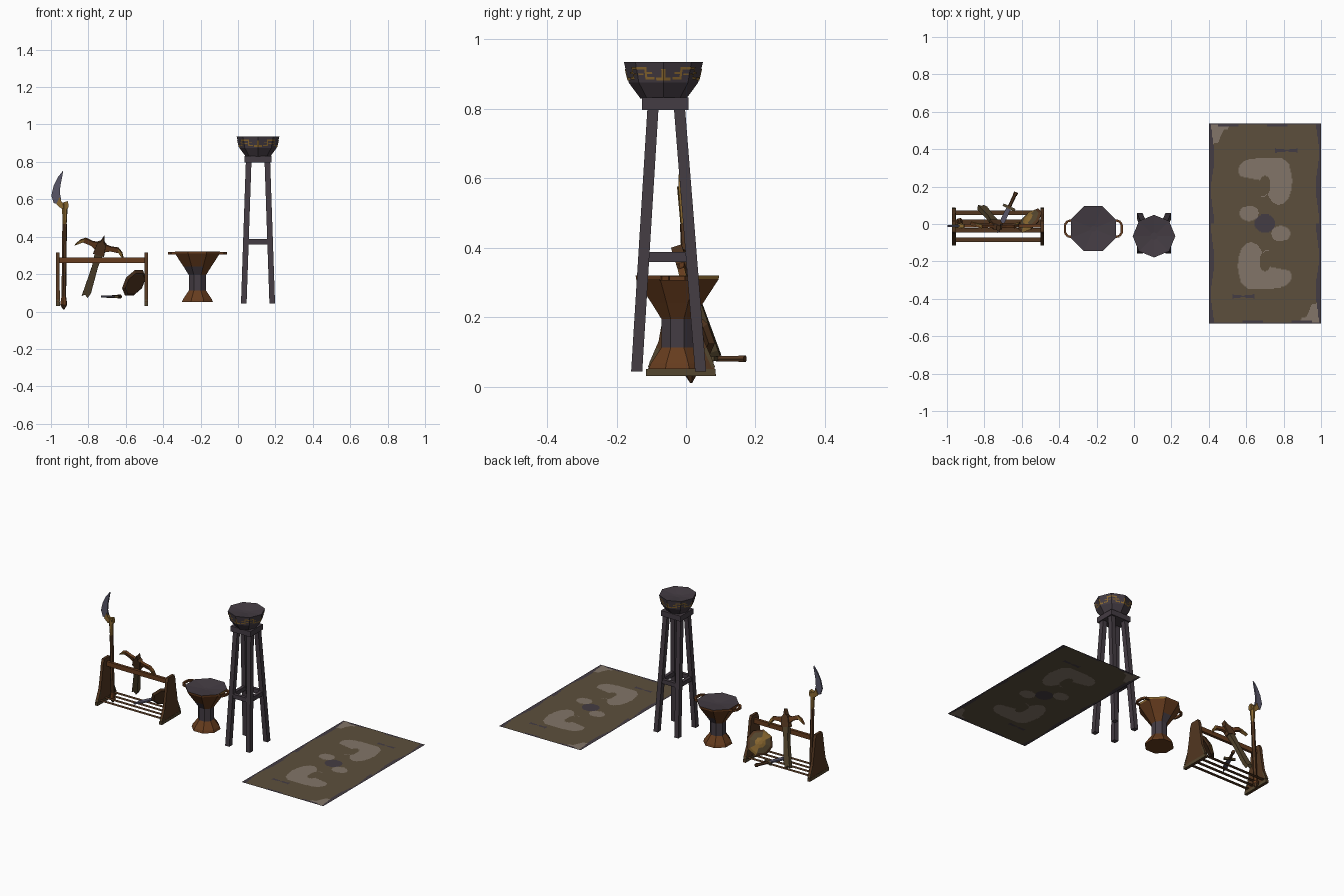
import bpy, bmesh, math
from mathutils import Vector, Matrix

if "Cube" in bpy.data.objects:
    bpy.data.objects.remove(bpy.data.objects["Cube"])


def mat(name, r, g, b):
    lin = [(c / 255 / 12.92) if c < 11 else ((c / 255 + 0.055) / 1.055) ** 2.4 for c in (r, g, b)]
    m = bpy.data.materials.new(name)
    m.diffuse_color = (*lin, 1)
    m.use_nodes = True
    m.node_tree.nodes["Principled BSDF"].inputs["Base Color"].default_value = m.diffuse_color
    return m


RUG = mat("rug brown", 92, 79, 60)
TAUPE = mat("pale taupe", 130, 117, 104)
DARK = mat("charcoal purple", 68, 60, 67)
RUST = mat("rust bronze", 102, 60, 30)
WOOD = mat("dark wood", 82, 54, 32)
GOLD = mat("dull gold", 138, 104, 48)
STEEL = mat("steel", 88, 86, 104)
OLIVE = mat("olive leather", 84, 70, 46)


def finish(name, bm, mats, fix=True):
    if fix:
        bmesh.ops.recalc_face_normals(bm, faces=bm.faces)
    me = bpy.data.meshes.new(name)
    bm.to_mesh(me)
    bm.free()
    for m in mats:
        me.materials.append(m)
    ob = bpy.data.objects.new(name, me)
    bpy.context.collection.objects.link(ob)
    return ob


def box(name, c, s, m, shear=(0, 0)):
    """Box; shear moves the top end sideways for leaning legs."""
    bm = bmesh.new()
    S = Matrix.Identity(4)
    S[0][2], S[1][2] = shear[0] / s[2], shear[1] / s[2]
    bmesh.ops.create_cube(bm, size=1, matrix=Matrix.Translation(c) @ S @ Matrix.Diagonal((*s, 1)))
    return finish(name, bm, [m])


def beam(name, p, q, w, d, m, sides=4, taper=1.0):
    """Bar from p to q; square for 4 sides, otherwise a prism."""
    p, q = Vector(p), Vector(q)
    bm = bmesh.new()
    rot = Matrix.Rotation(math.pi / sides, 4, 'Z')
    k = 0.5 / math.cos(math.pi / sides)
    bmesh.ops.create_cone(bm, cap_ends=True, segments=sides, radius1=k, radius2=k * taper, depth=1, matrix=rot)
    M = Matrix.Translation((p + q) / 2) @ (q - p).to_track_quat('Z', 'Y').to_matrix().to_4x4()
    bmesh.ops.transform(bm, verts=bm.verts, matrix=M @ Matrix.Diagonal((w, d, (q - p).length, 1)))
    return finish(name, bm, [m])


def lathe(name, rings, sides, offset, M, mats, rule):
    """Rings of (radius, z), closed at both ends; rule(ring, segment) gives the colour."""
    bm = bmesh.new()
    loops = [[bm.verts.new(M @ Vector((r * math.cos(offset + i * math.tau / sides),
                                       r * math.sin(offset + i * math.tau / sides), z)))
              for i in range(sides)] for r, z in rings]
    for j in range(len(loops) - 1):
        for i in range(sides):
            n = (i + 1) % sides
            f = bm.faces.new((loops[j][i], loops[j][n], loops[j + 1][n], loops[j + 1][i]))
            f.material_index = rule(j, i)
    bm.faces.new(loops[0][::-1]).material_index = rule(0, 0)
    bm.faces.new(loops[-1]).material_index = rule(len(loops) - 2, 0)
    return finish(name, bm, mats)


def plate(name, pts, thick, M, m):
    """Outline in local xy, extruded evenly about local z."""
    bm = bmesh.new()
    f = bm.faces.new([bm.verts.new(M @ Vector((x, y, -thick / 2))) for x, y in pts])
    ext = bmesh.ops.extrude_face_region(bm, geom=[f])
    vs = [v for v in ext["geom"] if isinstance(v, bmesh.types.BMVert)]
    bmesh.ops.translate(bm, verts=vs, vec=M.to_3x3() @ Vector((0, 0, thick)))
    return finish(name, bm, [m])


def frame(o, x, y, z):
    return Matrix.Translation(o) @ Matrix((x, y, z)).transposed().to_4x4()


# ---- Rug: flat sheet, pattern is the same turned by half a turn ----
def ell(u, v, cx, cy, rx, ry):
    return ((u - cx) / rx) ** 2 + ((v - cy) / ry) ** 2 < 1


def rug_colour(u, v):
    if v < 0:
        u, v = -u, -v
    if ell(u, v, 0, 0, .056, .05):
        return 2
    if abs(u) > .28 + .009 * math.sin(v * 17 + u * 5) or v > .528 - .012 * (math.sin(u * 24) > .3):
        return 2
    if abs(u - .117) < .06 and abs(v - .39) < .004 + .008 * abs(u - .117) / .06:
        return 2
    if u < -.19 and v > .4 and (u + .28) + (.52 - v) * .75 < .085 + .008 * math.sin(u * 120):
        return 1
    notch = ell(u, v, .0, .205, .03, .05) or (u < .0 and v < .225 - u * .2 and v > .15)
    blob = (ell(u, v, -.055, .285, .088, .06) or ell(u, v, .075, .225, .07, .125)
            or ell(u, v, .01, .31, .12, .042) or ell(u, v, -.01, .21, .03, .07))
    if (blob and not notch) or (ell(u, v, -.085, .055, .05, .042) and v < .1 + u * .1):
        return 1
    return 0


bm = bmesh.new()
bmesh.ops.create_grid(bm, x_segments=110, y_segments=196, size=1,
                      matrix=Matrix.Translation((.7, .003, .046)) @ Matrix.Diagonal((.3, .535, 1, 1)))
for f in bm.faces:
    c = f.calc_center_median()
    f.material_index = rug_colour(c.x - .7, c.y - .003)
finish("rug", bm, [RUG, TAUPE, DARK], False)

# ---- Tall bowl stand ----
SX, SY = .107, -.062
for sx in (-1, 1):
    for sy in (-1, 1):
        b = Vector((SX + sx * .076, -.05 + sy * .092))
        t = Vector((SX + sx * .05, -.057 + sy * .038))
        m = (b + t) / 2
        box("stand_leg", (m.x, m.y, .423), (.03, .032, .76), DARK, t - b)
for s in (-1, 1):
    box("stand_crossbar_x", (SX, -.054 + s * .069, .373), (.115, .022, .028), DARK)
    box("stand_crossbar_y", (SX + s * .064, -.054, .373), (.022, .12, .028), DARK)
box("stand_top_plate", (SX, SY + .002, .814), (.145, .133, .036), DARK)
BM = Matrix.Translation((SX, SY - .003, -.005))
lathe("stand_bowl", [(.066, .834), (.1, .88), (.114, .94), (.02, .928)], 8, 0, BM, [DARK], lambda j, i: 0)

# gold line pattern on the upper facets of the bowl, mirrored about each axis corner
bm = bmesh.new()
for k in range(8):
    a, b = (k, k + 1) if k % 2 == 0 else (k + 1, k)

    def on_bowl(u, t):
        r, z = .1 + .014 * t + .0022, .88 + .06 * t
        p, q = [Vector((r * math.cos(n * math.pi / 4), r * math.sin(n * math.pi / 4), z)) for n in (a, b)]
        return BM @ p.lerp(q, u)
    for u0, u1, t0, t1 in ((0, .08, .1, .65), (.08, .28, .1, .25), (.35, .62, .15, .27), (.62, .7, .15, .75),
                           (.7, 1, .62, .75), (.42, .62, .42, .5), (.75, .95, .36, .44)):
        vs = [bm.verts.new(on_bowl(u, t)) for u, t in ((u0, t0), (u1, t0), (u1, t1), (u0, t1))]
        bm.faces.new(vs if k % 2 == 0 else vs[::-1])
finish("bowl_gold_pattern", bm, [GOLD], False)

# ---- Low octagonal brazier ----
BX, BY = -.217, -.025
k8 = 1 / math.cos(math.pi / 8)


def brazier_colour(j, i):
    if j == 2 or (j == 3 and i in (1, 4, 5)):
        return 1
    if j == 5:
        return 2 if i in (0, 7) else 0
    return 1 if j > 5 else 0


lathe("brazier", [(r * k8, z) for r, z in ((.083, .05), (.077, .066), (.046, .112), (.046, .195),
                                          (.074, .24), (.119, .309), (.12, .32), (.015, .308))],
      8, math.pi / 8, Matrix.Translation((BX, BY, 0)), [RUST, DARK, GOLD], brazier_colour)
for s in (-1, 1):
    pts = [(.115, -.045), (.138, -.04), (.152, -.022), (.152, .022), (.138, .04), (.115, .045)]
    for p, q in zip(pts, pts[1:]):
        beam("brazier_handle", (BX + s * p[0], BY + p[1], .312), (BX + s * q[0], BY + q[1], .312), .012, .014, RUST)

# ---- Weapon rack ----
half = [(.1, .03), (.092, .07), (.066, .13), (.05, .22), (.04, .29), (.03, .315)]
outline = half + [(-y, z) for y, z in half[::-1]]
for x in (-.963, -.49):
    M = frame((x, -.013, 0), (0, 1, 0), (0, 0, 1), (1, 0, 0))
    plate("rack_end_panel", outline, .018, M, WOOD)
    box("rack_panel_foot", (x, -.015, .04), (.02, .2, .02), OLIVE)
    for s in (-1, 1):
        beam("rack_panel_trim", (x, -.013 + s * .092, .055), (x, -.013 + s * .068, .11), .02, .01, OLIVE)
box("rack_top_rail", (-.726, -.01, .275), (.49, .018, .03), RUST)
for y in (.06, .012, -.034, -.083):
    bm = bmesh.new()
    bmesh.ops.create_grid(bm, x_segments=1, y_segments=1, size=1,
                          matrix=Matrix.Translation((-.726, y, .056)) @ Matrix.Diagonal((.23, .012, 1, 1)))
    finish("rack_bottom_slat", bm, [WOOD], False)

# ---- Long curved blade weapon ----
GB, GT = Vector((-.932, .015, .01)), Vector((-.926, -.009, .55))
at = lambda t: GB.lerp(GT, t)
beam("glaive_tip", at(.05), GB, .034, .034, WOOD, 6, .15)
beam("glaive_ferrule", at(.05), at(.13), .034, .034, RUST, 6, .65)
beam("glaive_pole", at(.12), at(.85), .022, .022, WOOD, 6)
beam("glaive_collar", at(.84), at(1.05), .019, .019, GOLD, 6, 1.5)
M = frame((0, -.01, 0), (1, 0, 0), (0, 0, 1), (0, -1, 0))
plate("glaive_mount", [(-.972, .575), (-.945, .55), (-.91, .55), (-.905, .565), (-.91, .59), (-.94, .582), (-.955, .61)],
      .022, M, GOLD)
plate("glaive_blade", [(-.934, .755), (-.962, .72), (-.985, .675), (-.998, .62), (-.985, .58), (-.962, .575),
                       (-.945, .598), (-.952, .63), (-.95, .67), (-.942, .71)], .01, M, STEEL)

# ---- Two-armed pick leaning on the rail ----
H, F = Vector((-.737, -.002, .332)), Vector((-.813, .09, .078))
U = (H - F).normalized()
A = Vector((.955, 0, -.297))
A = (A - U * A.dot(U)).normalized()
M = frame(H, A, U, A.cross(U))
plate("pick_handle", [(-.024, -.28), (-.008, -.265), (.01, -.28), (.02, -.25), (.016, -.1), (.024, 0),
                      (-.024, 0), (-.016, -.1), (-.022, -.25)], .026, M, OLIVE)
arm = [(.02, .035), (.05, .032), (.09, .038), (.118, .018), (.137, -.018), (.1, .012), (.055, .008), (.02, -.01)]
for s in (-1, 1):
    plate("pick_arm", [(s * a, b) for a, b in arm], .016, M, RUST)
    plate("pick_arm_edge", [(s * a, b) for a, b in arm[2:6]], .02, M, GOLD)
plate("pick_head", [(-.03, -.03), (.03, -.03), (.024, .035), (.01, .045), (0, .08), (-.01, .045), (-.024, .035)],
      .032, M, WOOD)

# ---- Small round shield leaning in the corner of the rack ----
N = Vector((-.62, .6, .45)).normalized()
M = Matrix.Translation((-.556, .018, .153)) @ N.to_track_quat('Z', 'Y').to_matrix().to_4x4()
lathe("shield", [(.068, -.01), (.083, 0), (.068, .01), (.034, .019), (.012, .025)], 8, math.pi / 8, M,
      [OLIVE, GOLD, WOOD], lambda j, i: (2, 1 if i % 4 == 0 else 2, 0 if i % 4 else 1, 1)[j])

# ---- Dagger lying across the slats ----
P, Q = Vector((-.63, .17, .08)), Vector((-.735, -.055, .08))
D = (Q - P).normalized()
S = Vector((-D.y, D.x, 0))
beam("dagger_pommel", P, P + D * .018, .02, .02, WOOD, 6)
beam("dagger_grip", P, P + D * .09, .016, .016, WOOD, 6)
G = P + D * .09
beam("dagger_guard", G - S * .035, G + S * .035, .014, .014, OLIVE)
plate("dagger_blade", [(0, -.012), (.1, -.014), (.155, 0), (.1, .014), (0, .012)], .01,
      frame(G, D, S, (0, 0, 1)), STEEL)
